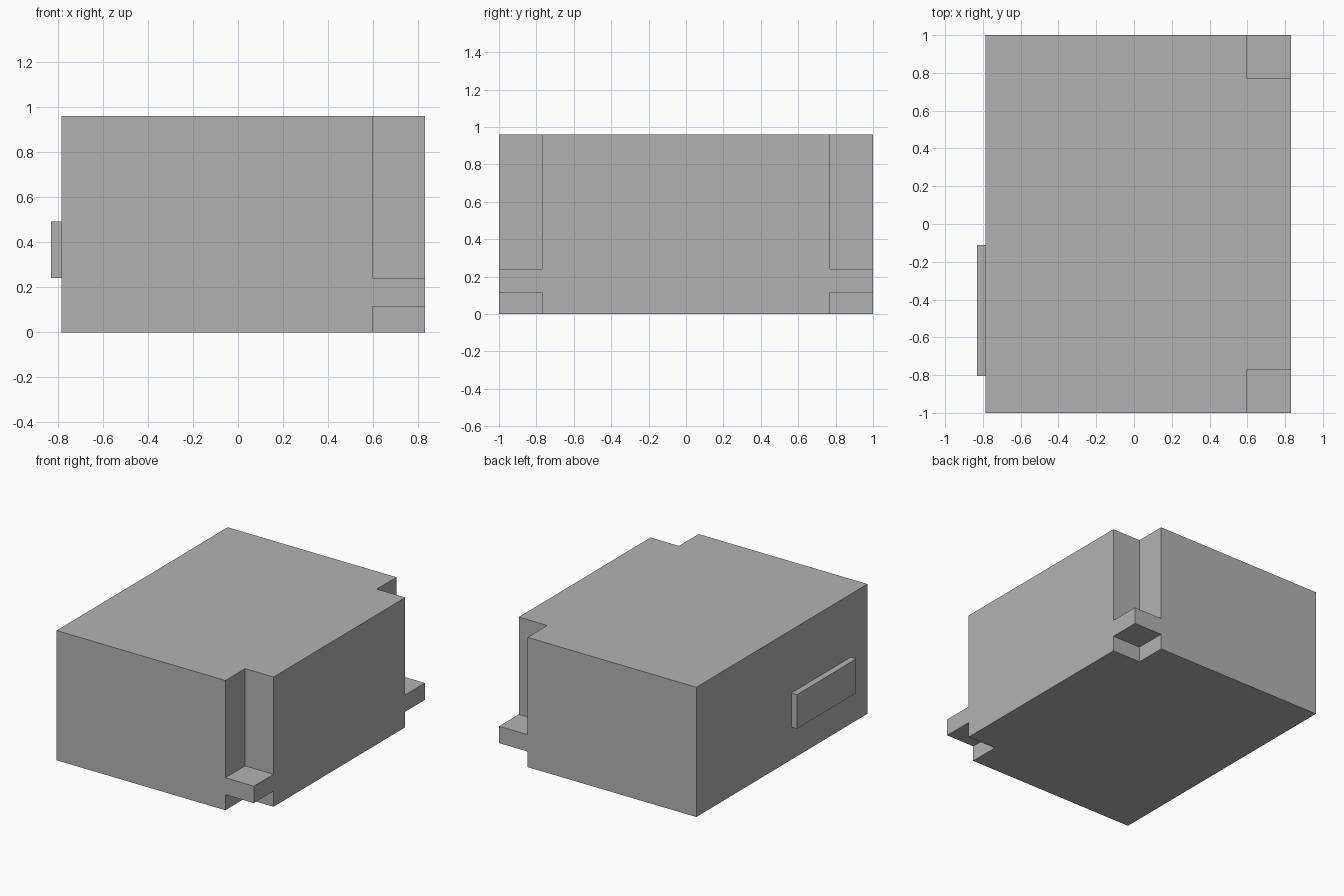
import bpy
import bmesh
from mathutils import Matrix, Vector

default_cube = bpy.data.objects.get("Cube")
if default_cube:
    bpy.data.objects.remove(default_cube, do_unlink=True)

grey = bpy.data.materials.new("plain grey")
colour = (0.45, 0.45, 0.45, 1)
grey.diffuse_color = colour
grey.use_nodes = True
grey.node_tree.nodes["Principled BSDF"].inputs["Base Color"].default_value = colour


def box(name, low, high):
    """Flat-shaded box spanning two opposite corners."""
    low, high = Vector(low), Vector(high)
    bm = bmesh.new()
    bmesh.ops.create_cube(bm, size=1)
    size = Matrix.Diagonal((high - low).to_4d())
    size[3][3] = 1
    bm.transform(Matrix.Translation((low + high) / 2) @ size)
    mesh = bpy.data.meshes.new(name)
    bm.to_mesh(mesh)
    bm.free()
    mesh.materials.append(grey)
    obj = bpy.data.objects.new(name, mesh)
    bpy.context.collection.objects.link(obj)
    return obj


# Main dimensions
LEFT, RIGHT, TOP = -0.785, 0.83, 0.96
NOTCH_X, NOTCH_Y = 0.597, 0.77
TAB_BOTTOM, TAB_TOP = 0.115, 0.24
OVER = 0.2

body = box("body", (LEFT, -1, 0), (RIGHT, 1, TOP))

# Corner notches above and below each mounting tab
cutters = []
for side, label in ((-1, "front"), (1, "back")):
    y0, y1 = sorted((side * NOTCH_Y, side * (1 + OVER)))
    for level, z0, z1 in (("lower", -OVER, TAB_BOTTOM), ("upper", TAB_TOP, TOP + OVER)):
        cutter = box(f"{label}_{level}_notch_cutter", (NOTCH_X, y0, z0), (RIGHT + OVER, y1, z1))
        cutter.hide_render = True
        cutters.append(cutter)
        cut = body.modifiers.new(f"{label} {level} notch", "BOOLEAN")
        cut.operation = "DIFFERENCE"
        cut.solver = "EXACT"
        cut.object = cutter

# Bake the cuts and drop the cutters
bpy.context.view_layer.update()
graph = bpy.context.evaluated_depsgraph_get()
cut_mesh = bpy.data.meshes.new_from_object(body.evaluated_get(graph))
body.modifiers.clear()
body.data = cut_mesh
for cutter in cutters:
    bpy.data.objects.remove(cutter, do_unlink=True)

# Raised plate on the side wall
box("side_plate", (-0.83, -0.805, TAB_TOP), (LEFT, -0.112, 0.493))
